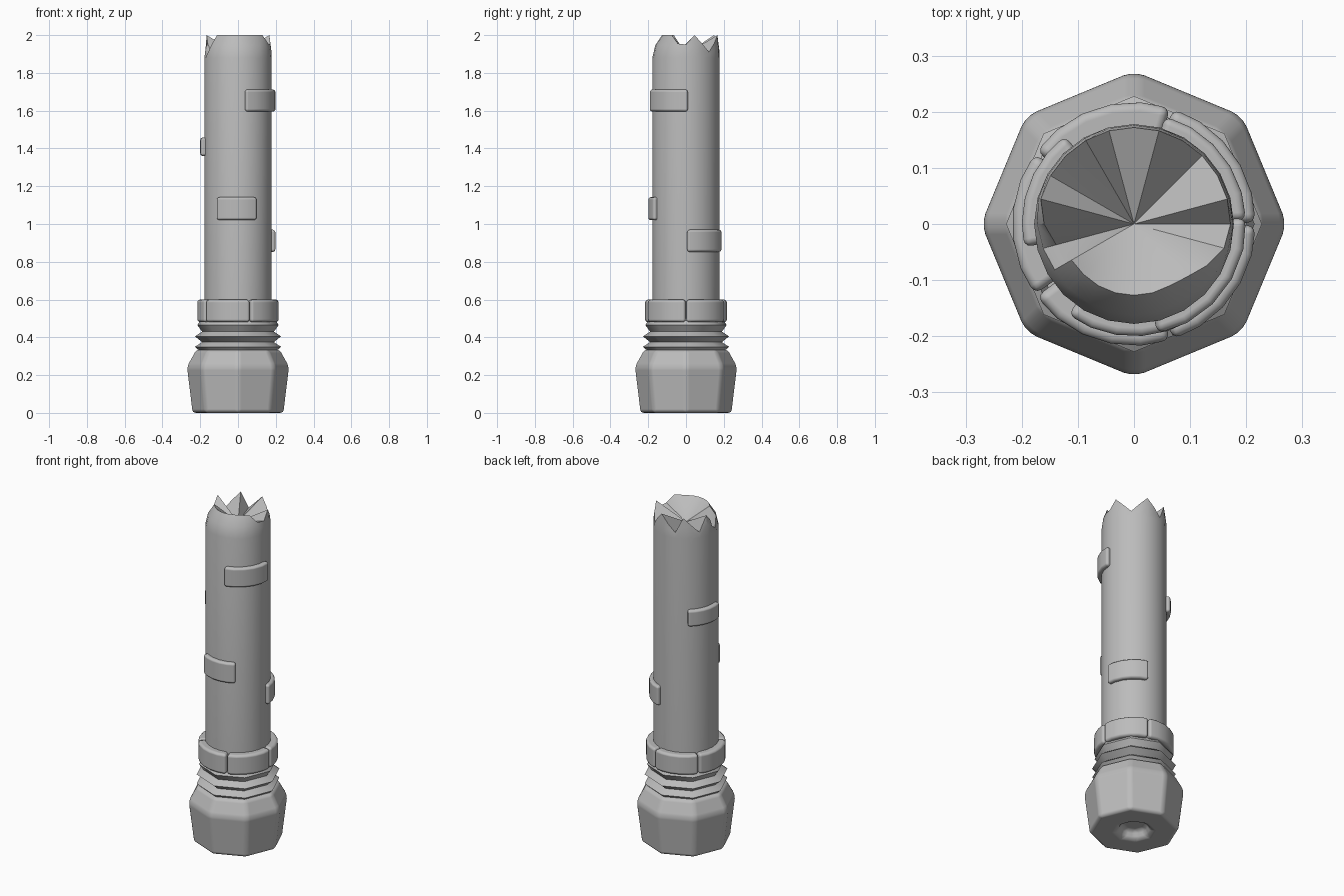
import bpy
import bmesh
from math import cos, sin, radians, pi

if "Cube" in bpy.data.objects:
    bpy.data.objects.remove(bpy.data.objects["Cube"], do_unlink=True)

# One stone colour for everything
stone = bpy.data.materials.new("grey_stone")
stone.use_nodes = True
GREY = (0.5, 0.5, 0.5, 1.0)
stone.diffuse_color = GREY
stone.node_tree.nodes["Principled BSDF"].inputs["Base Color"].default_value = GREY


def polar(r, a, z):
    return (r * cos(a), r * sin(a), z)


def finish(name, bm, angle, bevel=0.0):
    """Turn a bmesh into a smooth shaded object, optionally with worn edges."""
    bmesh.ops.recalc_face_normals(bm, faces=bm.faces)
    mesh = bpy.data.meshes.new(name)
    bm.to_mesh(mesh)
    bm.free()
    mesh.materials.append(stone)
    ob = bpy.data.objects.new(name, mesh)
    bpy.context.collection.objects.link(ob)
    if bevel:
        mesh.polygons.foreach_set("use_smooth", [True] * len(mesh.polygons))
        mod = ob.modifiers.new("worn_edges", "BEVEL")
        mod.width = bevel
        mod.segments = 3
        mod.limit_method = "ANGLE"
        mod.angle_limit = radians(28)
        mod.harden_normals = True
    else:
        bpy.ops.object.select_all(action="DESELECT")
        ob.select_set(True)
        bpy.context.view_layer.objects.active = ob
        bpy.ops.object.shade_smooth_by_angle(angle=radians(angle))
    return ob


def skin(bm, rings, closed=True):
    """Bridge neighbouring rings of points with quads and return the vertices."""
    rows = [[bm.verts.new(p) for p in ring] for ring in rings]
    n = len(rows[0])
    for low, high in zip(rows, rows[1:]):
        for i in range(n if closed else n - 1):
            j = (i + 1) % n
            bm.faces.new((low[i], low[j], high[j], high[i]))
    return rows


def lathe(name, profile, sides, angle=50, bevel=0.0):
    bm = bmesh.new()
    rows = skin(bm, [[polar(r, 2 * pi * i / sides, z) for i in range(sides)]
                     for r, z in profile])
    bm.faces.new(rows[0])
    bm.faces.new(rows[-1])
    return finish(name, bm, angle, bevel)


def arc_block(name, start, end, z0, z1, r_in, r_out, bevel):
    """Curved brick that follows the shaft between two azimuths."""
    bm = bmesh.new()
    steps = 5
    section = [(r_in, z0), (r_out, z0), (r_out, z1), (r_in, z1)]
    rings = []
    for i in range(steps + 1):
        a = radians(start + (end - start) * i / steps)
        rings.append([polar(r, a, z) for r, z in section])
    rows = skin(bm, rings)
    bm.faces.new(rows[0])
    bm.faces.new(rows[-1])
    return finish(name, bm, 40, bevel)


# Octagonal foot with a recess underneath
lathe("foot", [(0.07, 0.05), (0.10, 0.0), (0.245, 0.0), (0.275, 0.245),
               (0.225, 0.335), (0.15, 0.335)], 8, bevel=0.02)

# Zigzag neck mouldings
lathe("neck_rings", [(0.19, 0.30), (0.20, 0.325), (0.228, 0.35), (0.19, 0.375),
                     (0.228, 0.405), (0.19, 0.43), (0.215, 0.465),
                     (0.20, 0.49), (0.15, 0.49)], 8)

# Collar of five curved blocks
for k in range(5):
    arc_block(f"collar_block_{k + 1}", 72 * k + 0.6, 72 * k + 71.4,
              0.48, 0.60, 0.15, 0.217, 0.016)

# Shaft with a rounded front lip and a jagged broken back rim
SIDES = 24
NOTCHES = {0: 1.95, 3: 1.91, 7: 1.91, 10: 1.91, 13: 1.9}
PEAKS = {1, 5, 8, 11, 14}
R = 0.178
bm = bmesh.new()
rings = [[], [], [], []]
for i in range(SIDES):
    a = 2 * pi * i / SIDES
    front = max(0.0, -sin(a + radians(10)))
    if i in NOTCHES:
        rim = NOTCHES[i]
    elif i in PEAKS or front > 0.2:
        rim = 2.0
    else:
        rim = 1.955
    lean = 0.006 + 0.045 * min(1.0, front * 1.5)
    rings[0].append(polar(R, a, 0.5))
    rings[1].append(polar(R, a, 1.88))
    rings[2].append(polar(R - lean * 0.3, a, 1.88 + (rim - 1.88) * 0.55))
    rings[3].append(polar(R - lean, a, rim))
rows = skin(bm, rings)
bm.faces.new(rows[0])
centre = bm.verts.new((0, 0, 1.9))
for i in range(SIDES):
    bm.faces.new((rows[-1][i], rows[-1][(i + 1) % SIDES], centre))
finish("shaft", bm, 40)

# Raised bricks left on the shaft: start azimuth, end azimuth, bottom, top
BRICKS = [(-78, 3, 1.595, 1.712), (-126, -59, 1.02, 1.142),
          (2, 74, 0.852, 0.97), (128, 192, 1.36, 1.458)]
for k, (start, end, z0, z1) in enumerate(BRICKS):
    arc_block(f"raised_brick_{k + 1}", start, end, z0, z1, 0.15, 0.2, 0.014)
